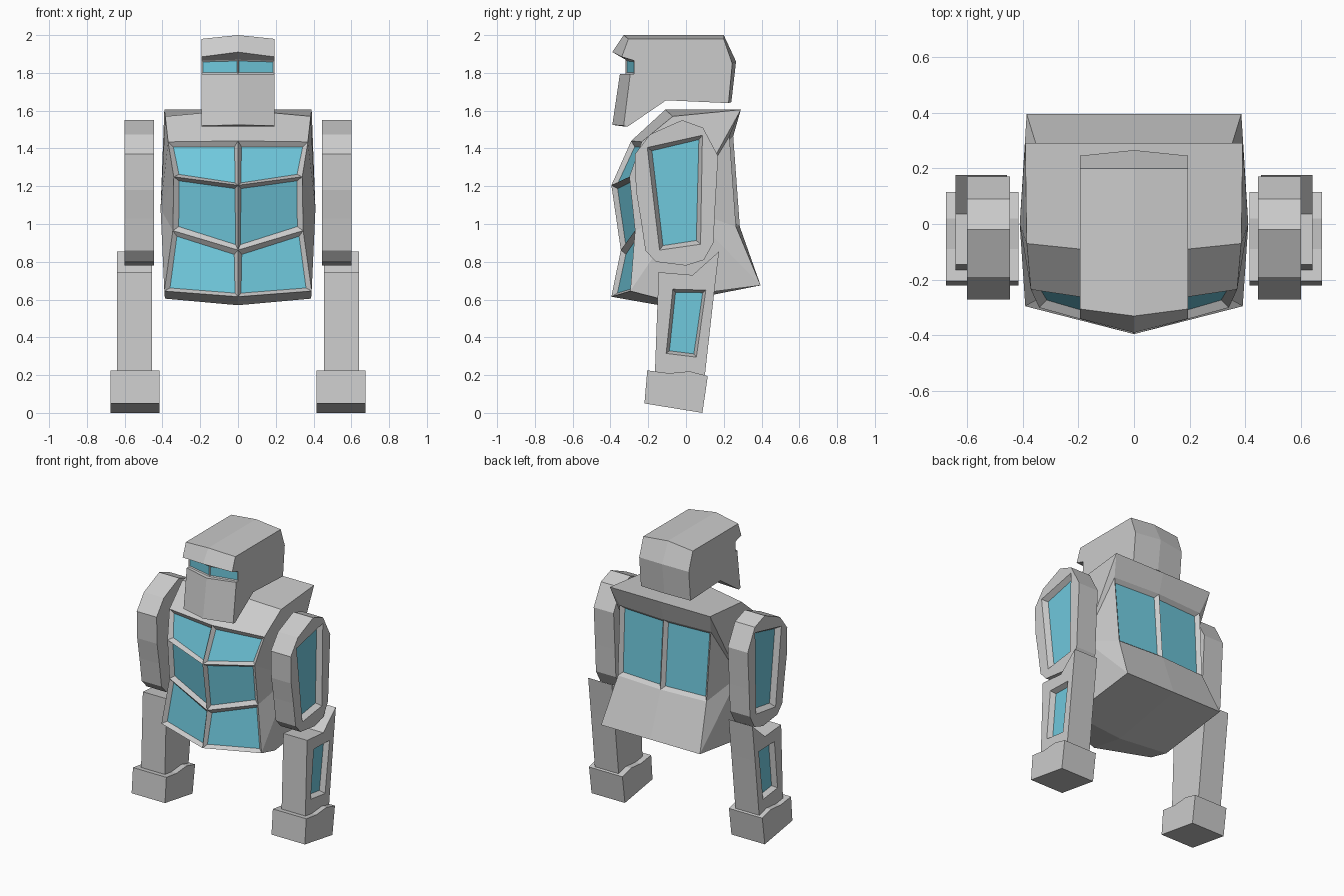
import bpy, bmesh
from mathutils import Vector

if "Cube" in bpy.data.objects:
    bpy.data.objects.remove(bpy.data.objects["Cube"])

GLASS = bpy.data.materials.new("glass")
GLASS.diffuse_color = (0.16, 0.58, 0.72, 1)
GLASS.use_nodes = True
GLASS.node_tree.nodes["Principled BSDF"].inputs["Base Color"].default_value = GLASS.diffuse_color
SHELL = bpy.data.materials.new("shell")
SHELL.diffuse_color = (0.8, 0.8, 0.8, 1)
SHELL.use_nodes = True
SHELL.node_tree.nodes["Principled BSDF"].inputs["Base Color"].default_value = SHELL.diffuse_color


def finish(bm, name):
    bmesh.ops.recalc_face_normals(bm, faces=bm.faces[:])
    me = bpy.data.meshes.new(name)
    bm.to_mesh(me)
    bm.free()
    me.materials.append(SHELL)
    me.materials.append(GLASS)
    ob = bpy.data.objects.new(name, me)
    bpy.context.collection.objects.link(ob)
    return ob


def glaze(bm, faces, width, depth):
    """Recess faces behind a sloped rim and colour them as glass."""
    bmesh.ops.inset_individual(bm, faces=faces, thickness=width, depth=-depth)
    for f in faces:
        f.material_index = 1


def keeled_body(name, mid, side, windows, width, depth, hub=None):
    """Closed body from a centre profile (y, z) and a side profile (x, y, z)."""
    bm = bmesh.new()
    cols = [[bm.verts.new((-x, y, z)) for x, y, z in side],
            [bm.verts.new((0, y, z)) for y, z in mid],
            [bm.verts.new(p) for p in side]]
    n = len(mid)
    panes = []
    for a, b in zip(cols, cols[1:]):
        for i in range(n):
            j = (i + 1) % n
            f = bm.faces.new((a[i], b[i], b[j], a[j]))
            if i in windows:
                panes.append(f)
    for col, s in ((cols[0], -1), (cols[2], 1)):
        if hub:
            c = bm.verts.new((s * hub[0], hub[1], hub[2]))
            for i in range(n):
                bm.faces.new((col[i], col[(i + 1) % n], c))
        else:
            bm.faces.new(col)
    bmesh.ops.recalc_face_normals(bm, faces=bm.faces[:])
    glaze(bm, panes, width, depth)
    return finish(bm, name)


def limb(name, s, x0, x1, prof, window=None, width=0.03):
    """Side profile (y, z) extruded in x, with an optional outer window."""
    bm = bmesh.new()
    a = [bm.verts.new((x0, y, z)) for y, z in prof]
    b = [bm.verts.new((x1, y, z)) for y, z in prof]
    n = len(prof)
    bm.faces.new(a)
    for i in range(n):
        j = (i + 1) % n
        bm.faces.new((a[i], a[j], b[j], b[i]))
    if window:
        w = [bm.verts.new((x1, y, z)) for y, z in window]
        edges = [bm.edges.get((b[i], b[(i + 1) % n])) for i in range(n)]
        edges += [bm.edges.new((w[i], w[(i + 1) % 4])) for i in range(4)]
        bmesh.ops.triangle_fill(bm, edges=edges, use_beauty=True,
                                normal=Vector((1, 0, 0)))
        pane = bm.faces.get(w) or bm.faces.new(w)
        bmesh.ops.recalc_face_normals(bm, faces=bm.faces[:])
        bmesh.ops.dissolve_limit(bm, angle_limit=0.01, verts=[], edges=[])
        glaze(bm, [pane], width, 0.035)
    else:
        bm.faces.new(b)
    for v in bm.verts:
        v.co.x *= s
    return finish(bm, name)


# Torso: three rows of front windows, one row at the back
keeled_body(
    "torso",
    [(-.395, .615), (-.345, .862), (-.395, 1.205), (-.29, 1.44), (-.11, 1.605),
     (.29, 1.605), (.25, 1.465), (.285, .985), (.395, .675), (-.14, .57)],
    [(.39, -.295, .645), (.345, -.27, .965), (.34, -.3, 1.25),
     (.37, -.235, 1.435), (.385, -.07, 1.57), (.39, .29, 1.605),
     (.355, .23, 1.465), (.345, .265, .985), (.385, .395, .675),
     (.387, -.14, .605)],
    {0, 1, 2, 6}, .032, .025, hub=(.41, 0, 1.08))

# Head: helmet with brim, recessed visor and jaw
keeled_body(
    "head",
    [(-.32, 1.795), (-.32, 1.87), (-.39, 1.91), (-.33, 2.0), (.2, 2.0),
     (.265, 1.86), (.24, 1.645), (-.105, 1.655), (-.32, 1.515),
     (-.39, 1.525), (-.35, 1.795)],
    [(.193, y, z) for y, z in
     [(-.275, 1.795), (-.275, 1.865), (-.34, 1.885), (-.305, 1.98),
      (.2, 1.98), (.245, 1.85), (.225, 1.64), (-.105, 1.655),
      (-.31, 1.515), (-.33, 1.52), (-.295, 1.795)]],
    {0}, .01, .005)

# Arms
for s, label in ((1, "right"), (-1, "left")):
    limb("upper_arm_" + label, s, .445, .6,
         [(-.02, 1.55), (-.19, 1.475), (-.27, 1.37), (-.265, 1.18),
          (-.24, 1.03), (-.215, .86), (-.16, .8), (0, .78), (.095, .81),
          (.145, .9), (.155, 1.1), (.17, 1.36), (.09, 1.51)],
         [(-.205, 1.405), (.087, 1.47), (.077, .893), (-.14, .862)])
    limb("forearm_" + label, s, .455, .64,
         [(-.145, .745), (.035, .73), (.175, .855), (.145, .6),
          (.1, .2), (-.165, .2)],
         [(-.07, .655), (.105, .65), (.055, .295), (-.105, .315)], .022)
    limb("fist_" + label, s, .415, .675,
         [(-.205, .225), (-.09, .21), (.02, .22), (.115, .195),
          (.087, 0), (-.22, .05)])
